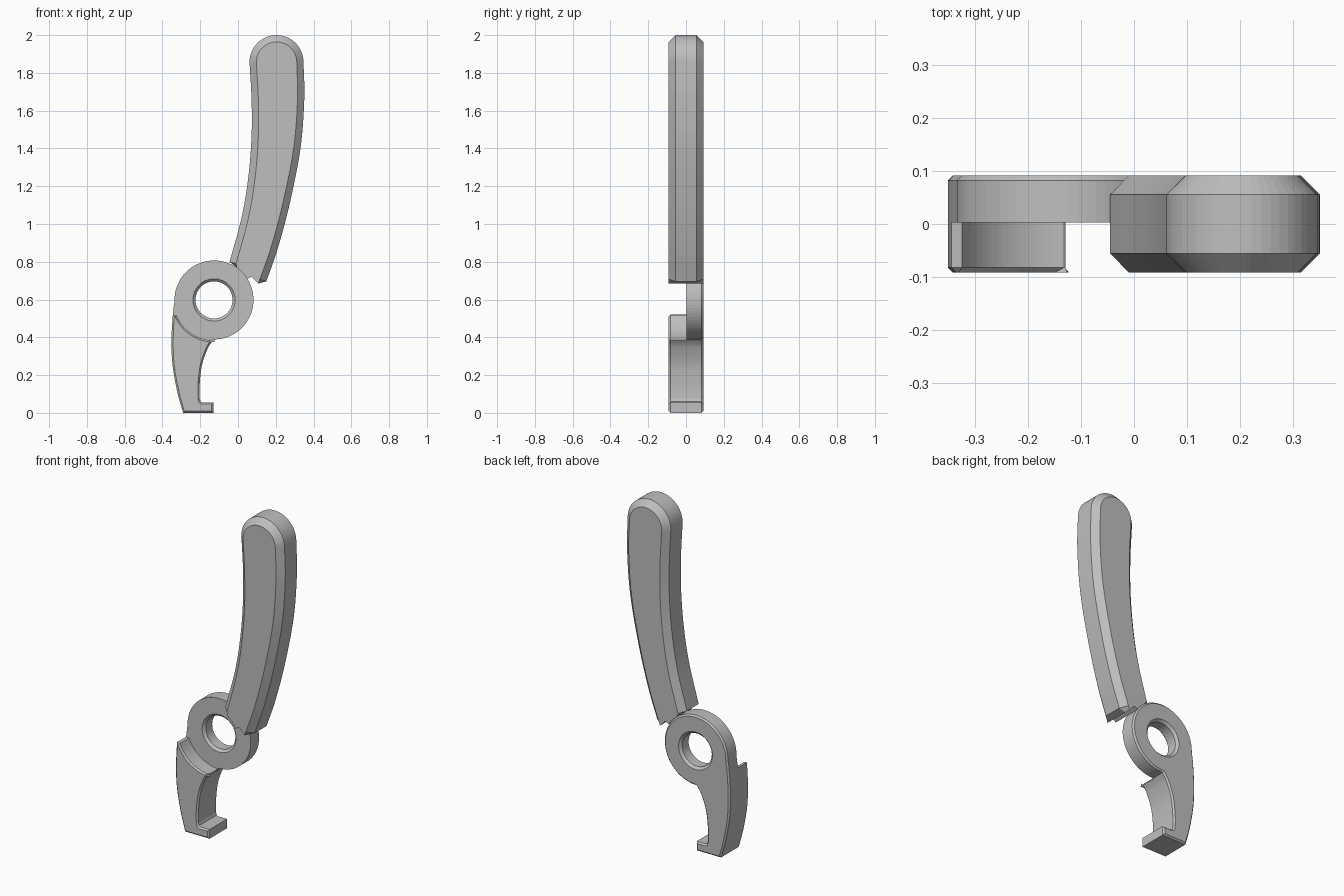
import bpy, bmesh
from math import sin, cos, radians
from mathutils import Vector

cube = bpy.data.objects.get("Cube")
if cube:
    bpy.data.objects.remove(cube, do_unlink=True)

grey = bpy.data.materials.new("plain grey")
grey.use_nodes = True
colour = (0.52, 0.52, 0.52, 1)
grey.diffuse_color = colour
grey.node_tree.nodes["Principled BSDF"].inputs["Base Color"].default_value = colour

PIVOT = Vector((-0.127, 0.598))
FRONT, MID, BACK = -0.0915, 0.003, 0.0915


def arc(centre, r, start, end, n):
    """Points on an arc, angles in degrees."""
    steps = [radians(start + (end - start) * i / n) for i in range(n + 1)]
    return [Vector((centre[0] + r * cos(a), centre[1] + r * sin(a))) for a in steps]


def curve(points, n=6):
    """Smooth curve through the given points."""
    p = [Vector(q) for q in points]
    p = [2 * p[0] - p[1]] + p + [2 * p[-1] - p[-2]]
    out = []
    for a, b, c, d in zip(p, p[1:], p[2:], p[3:]):
        for i in range(n):
            t = i / n
            out.append(0.5 * (2 * b + (c - a) * t + (2 * a - 5 * b + 4 * c - d) * t * t
                              + (3 * b - a - 3 * c + d) * t ** 3))
    return out + [p[-2]]


def inset(path, d, closed):
    """Move a counter-clockwise path inwards by d with mitred corners."""
    out, last = [], len(path) - 1
    for i, p in enumerate(path):
        before = (p - path[i - 1]) if i or closed else (path[1] - p)
        after = (path[(i + 1) % len(path)] - p) if i < last or closed else before
        n1, n2 = (Vector((-e.y, e.x)).normalized() for e in (before, after))
        out.append(p + (n1 + n2) * d / max(1 + n1.dot(n2), 0.4))
    return out


def slab(name, path, layers, fixed=()):
    """Stack (y, inset) copies of an outline; the fixed points are not inset."""
    bm = bmesh.new()
    rings = []
    for y, d in layers:
        loop = inset(path, d, not fixed) + [Vector(f) for f in fixed]
        rings.append([bm.verts.new((p.x, y, p.y)) for p in loop])
    count = len(rings[0])
    for low, high in zip(rings, rings[1:]):
        for i in range(count):
            j = (i + 1) % count
            bm.faces.new((low[i], low[j], high[j], high[i]))
    bm.faces.new(rings[0])
    bm.faces.new(rings[-1])
    # Points that do not move between layers leave clean walls
    bmesh.ops.recalc_face_normals(bm, faces=bm.faces)
    mesh = bpy.data.meshes.new(name)
    bm.to_mesh(mesh)
    bm.free()
    mesh.materials.append(grey)
    obj = bpy.data.objects.new(name, mesh)
    bpy.context.collection.objects.link(obj)
    return obj


# Handle: curved grip with wide chamfers and an end hollowed to fit the ring
right = curve([(0.15, 0.696), (0.209, 0.865), (0.272, 1.10), (0.33, 1.394),
               (0.351, 1.66), (0.347, 1.857)])
cap = arc((0.204, 1.857), 0.143, 0, 180, 24)
left = curve([(0.061, 1.857), (0.072, 1.65), (0.071, 1.447), (0.053, 1.235),
              (0.018, 1.03), (-0.045, 0.80)])
end_cut = arc(PIVOT, 0.209, 55, 32, 8) + [(0.071, 0.722), (0.108, 0.685)]
slab("handle", right + cap[1:-1] + left,
     [(FRONT, 0.036), (FRONT + 0.036, 0), (BACK - 0.036, 0), (BACK, 0.036)], end_cut)

# Hook outline shared by the front block and the back plate
foot = [Vector(p) for p in ((-0.29, 0), (-0.13, 0), (-0.13, 0.055), (-0.188, 0.055),
                            (-0.198, 0.060))]
inner = curve([(-0.203, 0.075), (-0.203, 0.15), (-0.19, 0.257), (-0.158, 0.345),
               (-0.13, 0.387)])
outer = curve([(-0.337, 0.585), (-0.345, 0.52), (-0.352, 0.39), (-0.347, 0.256),
               (-0.322, 0.114), (-0.294, 0.010)])

# Back plate: ring and hook in one piece
ring = arc(PIVOT, 0.209, -88, 180, 56)
plate = slab("ring_and_hook_plate", foot + inner + ring + outer,
             [(MID, 0), (BACK - 0.009, 0), (BACK, 0.009)])

# Chamfered pivot hole
hole = slab("pivot_hole_cutter", arc(PIVOT, 0.098, 0, 352.5, 47),
            [(MID - 0.01, -0.024), (MID + 0.014, 0), (BACK - 0.014, 0), (BACK + 0.01, -0.024)])
hole.hide_render = True
cut = plate.modifiers.new("pivot_hole", "BOOLEAN")
cut.operation, cut.solver, cut.object = "DIFFERENCE", "EXACT", hole
bpy.context.view_layer.objects.active = plate
bpy.ops.object.modifier_apply(modifier=cut.name)
bpy.data.objects.remove(hole, do_unlink=True)

# Front block of the hook, hollowed around the ring
hollow = arc(PIVOT, 0.2145, 269, 202, 20)
slab("hook_front", foot + inner + hollow + outer[6:],
     [(FRONT, 0.009), (FRONT + 0.009, 0), (MID, 0)])
